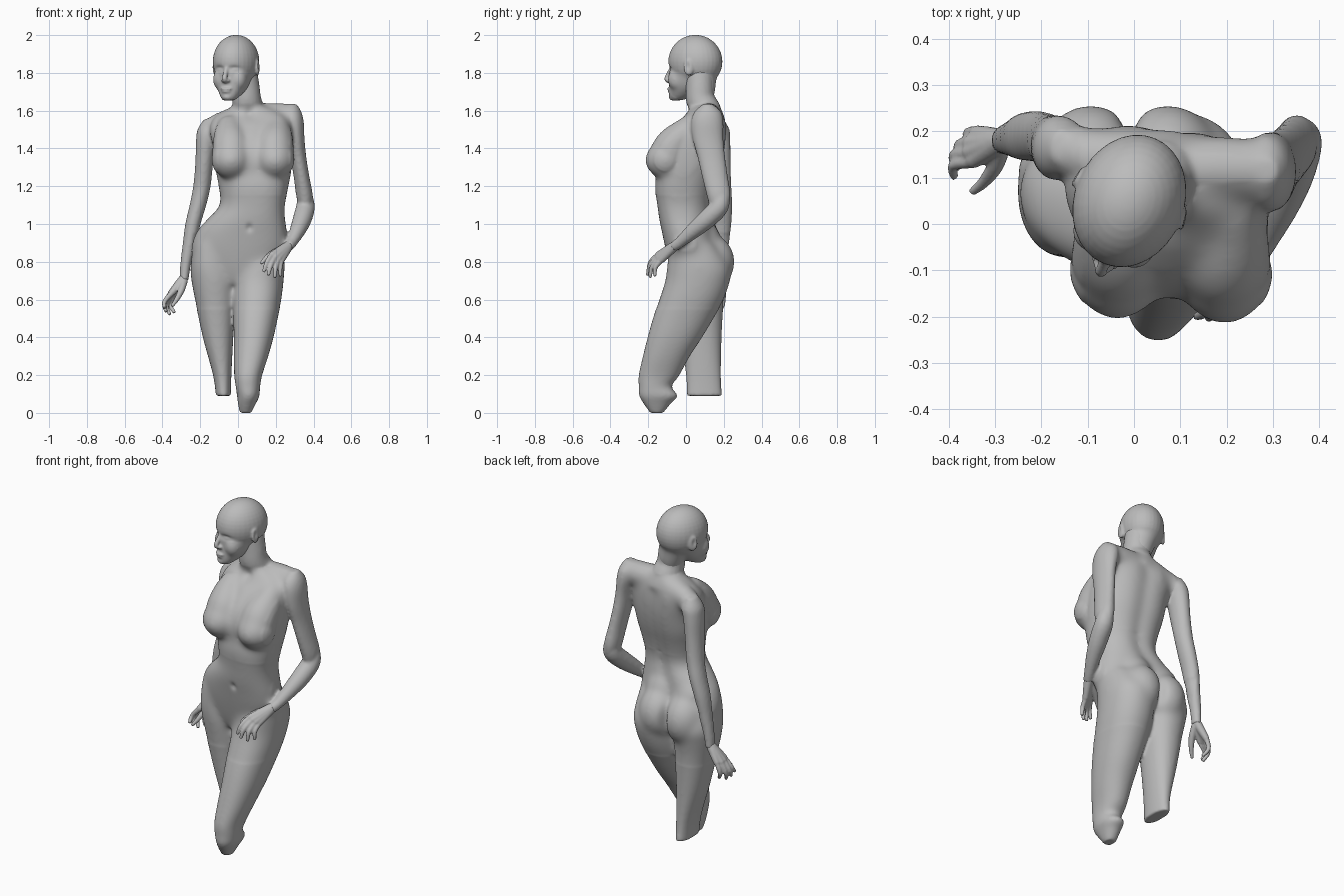
import bpy, bmesh, math
from mathutils import Vector, Matrix

grey = bpy.data.materials.new("plain grey")
grey.diffuse_color = (0.5, 0.5, 0.5, 1)


def spline(rows, steps=4):
    """Catmull-Rom interpolation of rows of numbers."""
    out = []
    for i in range(len(rows) - 1):
        a, b = rows[max(i - 1, 0)], rows[i]
        c, d = rows[i + 1], rows[min(i + 2, len(rows) - 1)]
        for s in range(steps):
            t = s / steps
            out.append([0.5 * (2 * q + (r - p) * t + (2 * p - 5 * q + 4 * r - u) * t * t
                        + (3 * q - p - 3 * r + u) * t ** 3) for p, q, r, u in zip(a, b, c, d)])
    return out + [list(rows[-1])]


def skin(bm, rings):
    loops = [[bm.verts.new(p) for p in ring] for ring in rings]
    n = len(loops[0])
    for a, b in zip(loops, loops[1:]):
        for i in range(n):
            bm.faces.new((a[i], a[(i + 1) % n], b[(i + 1) % n], b[i]))
    bm.faces.new(loops[0][::-1])
    bm.faces.new(loops[-1])


def loft(bm, rows, power=1.0, groove=0.0, skew=0.0, n=40):
    """Level oval sections, each row z, x0, x1, y0, y1, from low to high."""
    rings = []
    for z, x0, x1, y0, y1 in spline(rows):
        ring = []
        for i in range(n):
            a = 2 * math.pi * i / n
            c, s = math.cos(a), math.sin(a)
            c = math.copysign(abs(c) ** power, c)
            s = math.copysign(abs(s) ** power, s)
            dx = c * (x1 - x0) / 2
            y = (y0 + y1) / 2 + s * (y1 - y0) / 2 - skew * dx
            if s > 0:
                y -= groove * math.exp(-(c / 0.2) ** 2)
            ring.append(((x0 + x1) / 2 + dx, y, z))
        rings.append(ring)
    skin(bm, rings)


def tube(bm, rows, n=20):
    """Round limb along a path, each row x, y, z, radius."""
    pts = spline(rows)
    rings = []
    for i, (x, y, z, r) in enumerate(pts):
        d = Vector(pts[min(i + 1, len(pts) - 1)][:3]) - Vector(pts[max(i - 1, 0)][:3])
        u = d.cross(Vector((0.3, 1, 0.1))).normalized()
        v = d.normalized().cross(u)
        rings.append([Vector((x, y, z)) + r * (u * math.cos(t) + v * math.sin(t))
                      for t in (2 * math.pi * k / n for k in range(n))])
    skin(bm, rings)


def ball(bm, centre, size, turn=None):
    m = Matrix.Translation(centre) @ (turn or Matrix()) @ Matrix.Diagonal((*size, 1))
    bmesh.ops.create_uvsphere(bm, u_segments=32, v_segments=20, radius=1, matrix=m)


def finish(bm, name, voxel, smooth):
    """Fuse the overlapping parts into one smooth skin."""
    bmesh.ops.recalc_face_normals(bm, faces=bm.faces)
    raw = bpy.data.meshes.new(name)
    bm.to_mesh(raw)
    bm.free()
    ob = bpy.data.objects.new(name, raw)
    bpy.context.collection.objects.link(ob)
    rm = ob.modifiers.new("fuse", 'REMESH')
    rm.mode, rm.voxel_size = 'VOXEL', voxel
    sm = ob.modifiers.new("soften", 'SMOOTH')
    sm.factor, sm.iterations = 0.5, smooth
    dg = bpy.context.evaluated_depsgraph_get()
    me = bpy.data.meshes.new_from_object(ob.evaluated_get(dg))
    ob.modifiers.clear()
    ob.data = me
    me.materials.clear()
    me.materials.append(grey)
    bpy.context.view_layer.objects.active = ob
    ob.select_set(True)
    bpy.ops.object.shade_smooth_by_angle(angle=math.radians(50))
    ob.select_set(False)
    return ob


def push(ob, centre, size, move):
    """Soft dent or bump."""
    c, m = Vector(centre), Vector(move)
    for v in ob.data.vertices:
        q = sum((a / b) ** 2 for a, b in zip(v.co - c, size))
        if q < 6:
            v.co += m * math.exp(-q)


def blend(ob, inside, times):
    """Melt the joins between parts in one region."""
    bm = bmesh.new()
    bm.from_mesh(ob.data)
    region = [v for v in bm.verts if inside(*v.co)]
    for _ in range(times):
        bmesh.ops.smooth_vert(bm, verts=region, factor=0.5, use_axis_x=True, use_axis_y=True, use_axis_z=True)
    bm.to_mesh(ob.data)
    bm.free()


# ---- body: torso, legs, arms and neck
bm = bmesh.new()
loft(bm, [(.685, -.09, .07, -.05, .12), (.75, -.18, .18, -.075, .17), (.85, -.247, .252, -.1, .185),
          (.95, -.224, .258, -.122, .165), (1.02, -.168, .25, -.138, .15), (1.1, -.097, .248, -.15, .135),
          (1.2, -.103, .268, -.163, .155), (1.3, -.12, .284, -.148, .185), (1.4, -.13, .29, -.135, .205),
          (1.5, -.15, .288, -.075, .212), (1.57, -.12, .27, -.008, .202), (1.62, -.03, .16, .03, .18)],
     power=0.85, groove=.018, skew=.11)
for x, y, s in ((-.035, -.098, -1), (.195, -.108, 1)):           # breasts, sloping up to the chest
    ball(bm, (x, y, 1.342), (.104, .1, .107))
    tube(bm, [(x + s * .015, .04, 1.55, .05), (x + s * .01, -.01, 1.48, .082),
              (x, y + .035, 1.41, .1), (x, y + .012, 1.35, .1)])
tube(bm, [(.08, .0, 1.52, .05), (.08, -.06, 1.42, .07), (.08, -.085, 1.34, .075), (.08, -.07, 1.22, .08)])
for x in (-.095, .075):                                          # buttocks
    ball(bm, (x, .14, .8), (.114, .112, .145))
    ball(bm, (x, .085, .9), (.11, .1, .13))
loft(bm, [(0, .01, .07, -.19, -.12), (.05, .0, .095, -.225, -.08), (.09, -.005, .113, -.247, -.045),
          (.14, -.012, .117, -.25, -.075), (.2, -.02, .128, -.25, -.035), (.3, -.022, .16, -.228, .02),
          (.4, -.022, .188, -.203, .085), (.5, -.025, .21, -.175, .145), (.6, -.028, .23, -.142, .2),
          (.7, -.025, .242, -.11, .232), (.78, -.01, .247, -.1, .23), (.9, .04, .24, -.08, .15)], .92)  # left leg
loft(bm, [(.09, -.117, -.038, .005, .19), (.2, -.132, -.035, 0, .185), (.4, -.186, -.025, -.025, .188),
          (.6, -.228, -.012, -.055, .2), (.7, -.247, -.008, -.07, .215), (.78, -.252, -.03, -.075, .22),
          (.9, -.23, -.06, -.07, .15)], .92)                           # right leg
loft(bm, [(1.08, .325, .39, .13, .225), (1.15, .308, .396, .11, .236), (1.25, .295, .378, .085, .222),
          (1.35, .278, .362, .062, .208), (1.45, .262, .352, .035, .198), (1.54, .235, .348, .027, .198),
          (1.595, .23, .335, .045, .185), (1.635, .26, .31, .09, .14)])  # left upper arm
tube(bm, [(.355, .19, 1.15, .04), (.357, .175, 1.09, .05), (.34, .11, 1.025, .05), (.315, .04, .965, .042),
          (.285, -.03, .905, .03), (.265, -.065, .88, .028)])          # left forearm
loft(bm, [(.7, -.308, -.262, .15, .21), (.78, -.306, -.25, .15, .215), (.9, -.292, -.22, .143, .228),
          (1, -.279, -.198, .137, .24), (1.1, -.256, -.168, .135, .245), (1.2, -.237, -.145, .13, .24),
          (1.32, -.226, -.132, .11, .236), (1.44, -.222, -.115, .095, .235), (1.5, -.214, -.1, .1, .23),
          (1.555, -.18, -.13, .13, .2)])                               # right arm
tube(bm, [(.06, .115, 1.57, .07), (.18, .12, 1.57, .07), (.28, .117, 1.57, .066)])
tube(bm, [(.04, .12, 1.57, .07), (-.06, .14, 1.54, .066), (-.15, .16, 1.5, .056)])
tube(bm, [(.065, .115, 1.53, .1), (.055, .1, 1.6, .086), (.046, .076, 1.66, .077),
          (.04, .073, 1.72, .075), (.025, .073, 1.8, .078)])
body = finish(bm, "body", .0085, 6)
blend(body, lambda x, y, z: 1.15 < z < 1.63 and -.11 < x < .275, 30)
blend(body, lambda x, y, z: .55 < z < 1.15 and x < .25 and not (x < -.15 and y > .12 and z > .95)
      and not (x < -.24 and y > .12), 30)
push(body, (.06, -.15, .98), (.016, .05, .02), (0, .012, 0))           # navel
push(body, (.06, .01, 1.585), (.025, .06, .03), (0, .012, 0))          # throat hollow
push(body, (-.01, .24, .79), (.02, .1, .1), (0, -.03, 0))              # cleft
for x, y in ((-.04, -.19), (.2, -.2)):                                 # restore fullness lost in blending
    push(body, (x, y, 1.34), (.08, .06, .065), (0, -.009, -.004))
for x in (-.09, .07):
    push(body, (x, .24, .8), (.08, .06, .1), (0, .006, 0))

# ---- head, modelled facing forward then turned
bm = bmesh.new()
ball(bm, (0, .005, 1.86), (.119, .147, .141))
loft(bm, [(1.655, -.03, .03, -.133, -.07), (1.675, -.05, .05, -.141, -.02), (1.72, -.078, .078, -.139, .04),
          (1.77, -.094, .094, -.138, .07), (1.83, -.1, .1, -.138, .08), (1.88, -.095, .095, -.136, .06),
          (1.95, -.065, .065, -.098, .04)])
tube(bm, [(.042, .05, 1.63, .055), (.03, .053, 1.7, .07), (.015, .045, 1.76, .08), (0, .035, 1.84, .1)])  # nape
tube(bm, [(0, -.125, 1.84, .011), (0, -.145, 1.80, .012), (0, -.158, 1.768, .014), (0, -.14, 1.755, .013)])
for s in (-1, 1):
    ball(bm, (s * .014, -.14, 1.759), (.011, .015, .009))              # nostrils
    ball(bm, (s * .118, .015, 1.83), (.012, .028, .045), Matrix.Rotation(s * .35, 4, 'Z'))
    ball(bm, (s * .048, -.08, 1.765), (.046, .05, .06))                # cheeks
ball(bm, (0, -.136, 1.716), (.032, .016, .008))                        # lips
ball(bm, (0, -.134, 1.701), (.027, .016, .008))
ball(bm, (0, -.126, 1.672), (.026, .018, .017))                        # chin
head = finish(bm, "head", .0055, 5)
blend(head, lambda x, y, z: z < 1.8 and (y > -.09 or abs(x) > .045) and abs(x) < .105, 20)
for s in (-1, 1):
    push(head, (s * .044, -.135, 1.822), (.026, .05, .014), (0, .013, 0))   # eye sockets
    push(head, (s * .044, -.12, 1.819), (.017, .04, .008), (0, -.007, 0))   # eyelids
    push(head, (s * .13, .01, 1.835), (.02, .013, .022), (-s * .008, 0, 0))
head.data.transform(Matrix.Translation((-.012, .045, 0)) @ Matrix.Rotation(math.radians(-22), 4, 'Z'))


# ---- hands: palm from wrist to knuckles, then bent fingers
def hand(name, wrist, knuckles, tips, thumb, bend):
    bm = bmesh.new()
    w = Vector(wrist)
    for k, t in zip(knuckles, tips):
        k, t = Vector(k), Vector(t)
        mid = (k + t) / 2 + Vector(bend)
        tube(bm, [(*w, .025), (*w.lerp(k, .5), .022), (*k, .017)], 14)
        tube(bm, [(*w.lerp(k, .85), .013), (*k, .0145), (*mid, .0125), (*t, .009)], 12)
    tube(bm, thumb, 12)
    finish(bm, name, .005, 3)


hand("left_hand", (.27, -.055, .888),
     [(.178, -.15, .835), (.195, -.152, .823), (.212, -.145, .813), (.23, -.13, .808)],
     [(.135, -.2, .745), (.16, -.203, .727), (.195, -.19, .715), (.225, -.165, .722)],
     [(.255, -.075, .875, .02), (.195, -.1, .85, .019), (.15, -.13, .82, .014), (.122, -.15, .79, .009)],
     (-.004, -.014, .006))
hand("right_hand", (-.285, .18, .715),
     [(-.35, .135, .635), (-.358, .155, .63), (-.357, .175, .625), (-.342, .197, .625)],
     [(-.388, .1, .555), (-.38, .12, .535), (-.36, .14, .52), (-.335, .17, .53)],
     [(-.285, .17, .7, .02), (-.3, .125, .65, .018), (-.325, .09, .6, .013), (-.35, .069, .565, .009)],
     (-.02, .01, -.006))
